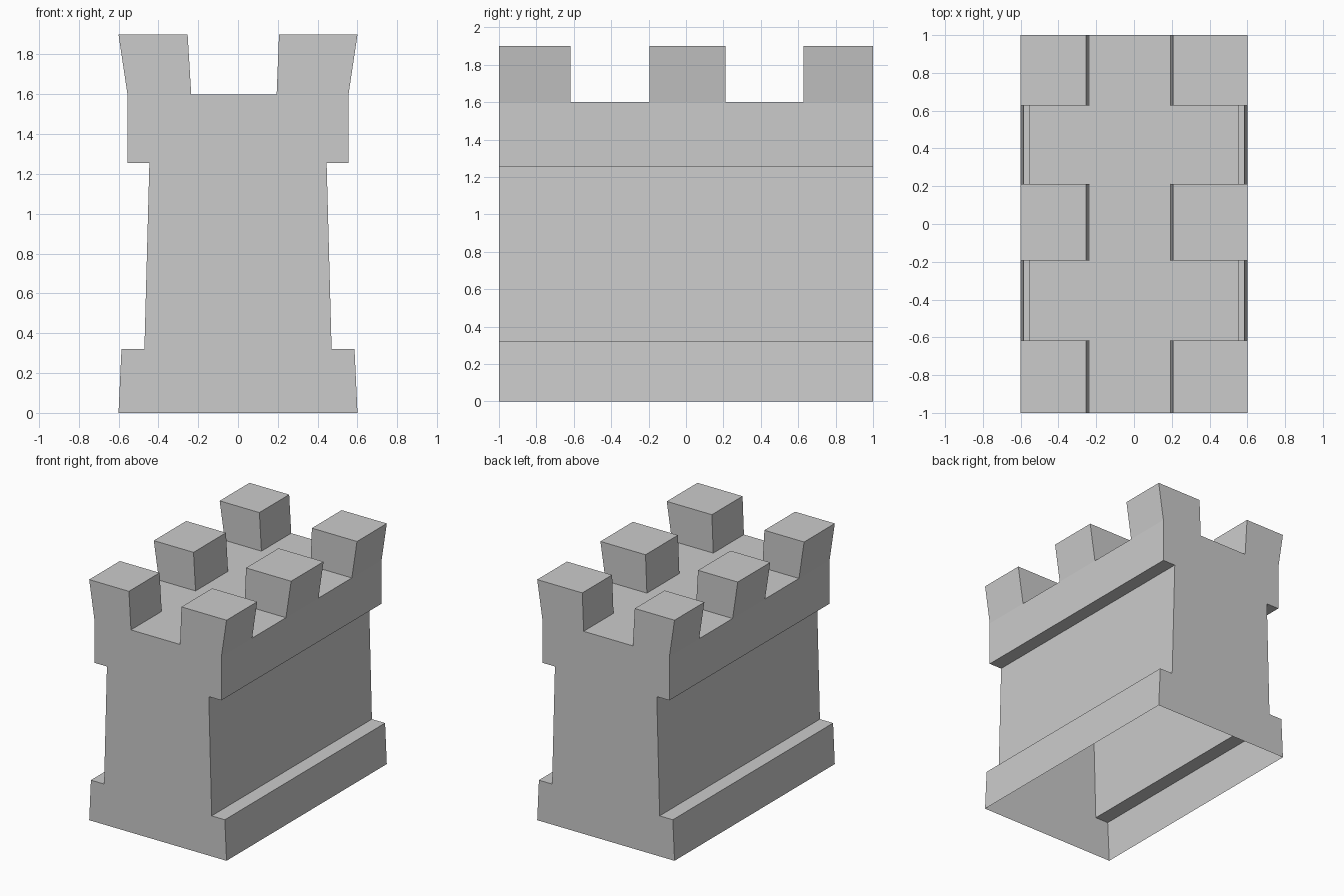
import bpy, bmesh

if "Cube" in bpy.data.objects:
    bpy.data.objects.remove(bpy.data.objects["Cube"])

# Half profile of the tower wall (x, z), from the foot up to the deck
WALL = [(0.60, 0), (0.585, 0.32), (0.47, 0.32), (0.445, 1.255), (0.555, 1.255), (0.555, 1.6)]
# Deck divisions at deck height and at battlement top; outer cells in even rows rise
X_DECK = [-0.555, -0.235, 0.194, 0.555]
X_TOP = [-0.60, -0.253, 0.206, 0.60]
YS = [-1, -0.617, -0.194, 0.211, 0.628, 1]
DECK, TOP = 1.6, 1.9

bm = bmesh.new()


def face(points):
    return bm.faces.new([bm.verts.new(p) for p in points])


# Long side walls with stepped plinth and overhang; the underside stays open
for s in (-1, 1):
    for (xa, za), (xb, zb) in zip(WALL, WALL[1:]):
        for ya, yb in zip(YS, YS[1:]):
            face([(s * xa, ya, za), (s * xa, yb, za), (s * xb, yb, zb), (s * xb, ya, zb)])

# Flat end walls
outline = WALL + [(X_DECK[2], DECK), (X_DECK[1], DECK)] + [(-x, z) for x, z in reversed(WALL)]
for y in (-1, 1):
    face([(x, y, z) for x, z in outline])

# Deck cells and flared battlements
for i in range(3):
    for j in range(5):
        ya, yb = YS[j], YS[j + 1]

        def ring(xs, z):
            return [(xs[i], ya, z), (xs[i + 1], ya, z), (xs[i + 1], yb, z), (xs[i], yb, z)]

        low, high = ring(X_DECK, DECK), ring(X_TOP, TOP)
        if i != 1 and j % 2 == 0:
            face(high)
            for k in range(4):
                n = (k + 1) % 4
                face([low[k], low[n], high[n], high[k]])
        else:
            face(low)

# Weld into one shell
bmesh.ops.remove_doubles(bm, verts=bm.verts[:], dist=0.0005)
bmesh.ops.recalc_face_normals(bm, faces=bm.faces[:])
mesh = bpy.data.meshes.new("castle_tower")
bm.to_mesh(mesh)
bm.free()
bpy.context.collection.objects.link(bpy.data.objects.new("castle_tower", mesh))
